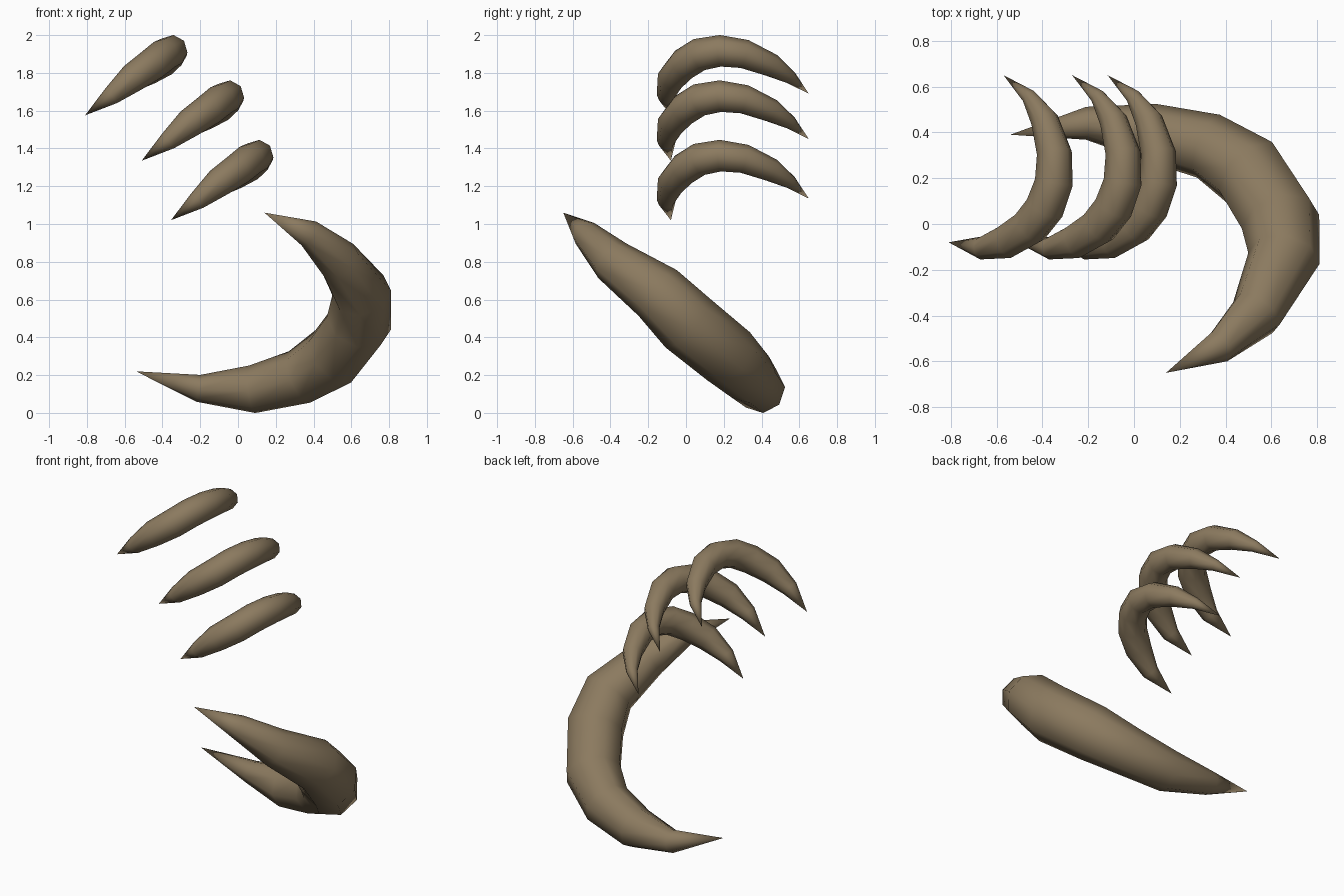
import bpy, bmesh, math
from mathutils import Vector

if "Cube" in bpy.data.objects:
    bpy.data.objects.remove(bpy.data.objects["Cube"])

SIDES = 8
horn = bpy.data.materials.new("horn_brown")
horn.diffuse_color = (0.26, 0.195, 0.115, 1)
horn.use_nodes = True
horn.node_tree.nodes["Principled BSDF"].inputs["Base Color"].default_value = horn.diffuse_color


def crescent(name, path, shift=(0, 0, 0)):
    """Tapered tube through (x, y, z, radius) stations, pointed at both ends."""
    pts = [Vector(p[:3]) + Vector(shift) for p in path]
    mid = pts[len(pts) // 2]
    normal = (pts[0] - mid).cross(pts[-1] - mid).normalized()
    bm = bmesh.new()
    start, end = bm.verts.new(pts[0]), bm.verts.new(pts[-1])
    rings = []
    for i in range(1, len(pts) - 1):
        tangent = ((pts[i + 1] - pts[i]).normalized()
                   + (pts[i] - pts[i - 1]).normalized()).normalized()
        side = tangent.cross(normal).normalized()
        up = side.cross(tangent)
        r = path[i][3]
        rings.append([bm.verts.new(pts[i] + r * (math.cos(a) * side + math.sin(a) * up))
                      for a in (2 * math.pi * k / SIDES for k in range(SIDES))])
    for k in range(SIDES):
        n = (k + 1) % SIDES
        bm.faces.new((start, rings[0][k], rings[0][n]))
        bm.faces.new((end, rings[-1][n], rings[-1][k]))
        for a, b in zip(rings, rings[1:]):
            bm.faces.new((a[k], b[k], b[n], a[n]))
    bmesh.ops.recalc_face_normals(bm, faces=bm.faces)
    for f in bm.faces:
        f.smooth = True
    mesh = bpy.data.meshes.new(name)
    bm.to_mesh(mesh)
    bm.free()
    mesh.materials.append(horn)
    ob = bpy.data.objects.new(name, mesh)
    bpy.context.collection.objects.link(ob)
    return ob


# Large lower crescent
crescent("large_claw", [
    (-.54, .39, .22, 0), (-.21, .44, .13, .072), (.075, .40, .125, .127),
    (.325, .34, .19, .147), (.505, .225, .30, .17), (.64, .01, .475, .175),
    (.655, -.15, .635, .158), (.535, -.39, .805, .118),
    (.375, -.535, .95, .074), (.14, -.65, 1.06, 0)])

# Three matching small crescents stepping down to the right
small = [
    (-.81, -.08, 1.575, 0), (-.67, -.105, 1.68, .05), (-.555, -.075, 1.775, .078),
    (-.455, -.013, 1.845, .086), (-.39, .07, 1.897, .087), (-.35, .182, 1.917, .084),
    (-.348, .31, 1.90, .077), (-.39, .453, 1.84, .062),
    (-.457, .555, 1.775, .035), (-.57, .65, 1.69, 0)]
for label, shift in (("top", (0, 0, 0)), ("middle", (.30, 0, -.24)), ("bottom", (.455, 0, -.555))):
    crescent("small_claw_" + label, small, shift)
